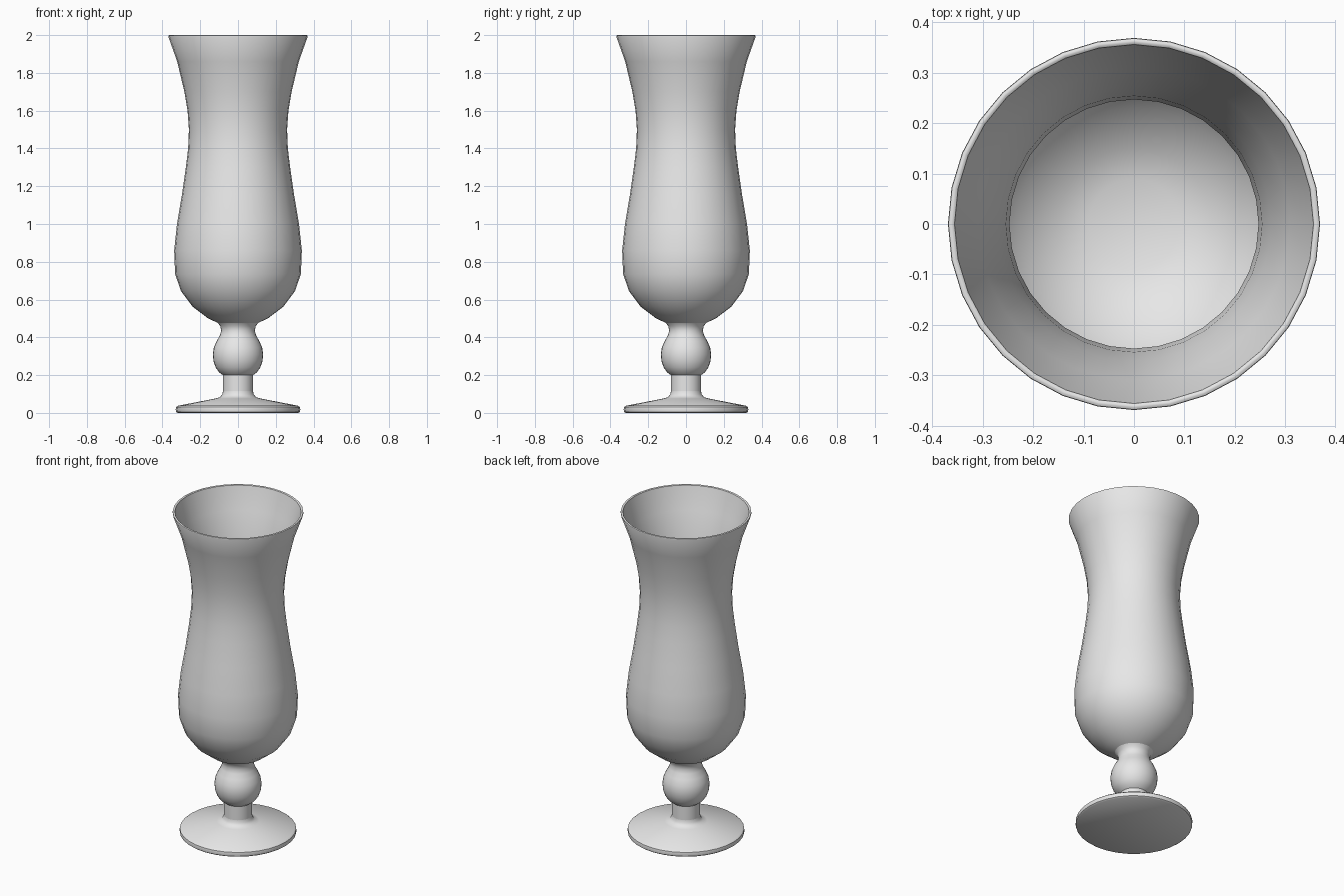
import bpy
import bmesh
from math import radians
from mathutils import Matrix, Vector

cube = bpy.data.objects.get("Cube")
if cube:
    bpy.data.objects.remove(cube, do_unlink=True)

SEGMENTS = 32
WALL = 0.013

glass = bpy.data.materials.new("grey glass")
glass.use_nodes = True
colour = (0.8, 0.8, 0.8, 1)
glass.diffuse_color = colour
glass.node_tree.nodes["Principled BSDF"].inputs["Base Color"].default_value = colour


def lathe(name, profile):
    """Spin a (radius, height) profile around z."""
    bm = bmesh.new()
    verts = [bm.verts.new((r, 0, z)) for r, z in profile]
    edges = [bm.edges.new(pair) for pair in zip(verts, verts[1:])]
    bmesh.ops.spin(bm, geom=verts + edges, cent=(0, 0, 0), axis=(0, 0, 1),
                   angle=radians(360), steps=SEGMENTS, use_merge=True)
    bmesh.ops.remove_doubles(bm, verts=bm.verts, dist=0.0005)
    # Profiles run upward on the outside, so outward faces lie to their right
    bm.normal_update()
    first = max(bm.faces, key=lambda f: max(v.co.xy.length for v in f.verts))
    mid = first.calc_center_median()
    if first.normal.xy.dot(mid.xy) < 0:
        bmesh.ops.reverse_faces(bm, faces=bm.faces)
    mesh = bpy.data.meshes.new(name)
    bm.to_mesh(mesh)
    bm.free()
    mesh.materials.append(glass)
    obj = bpy.data.objects.new(name, mesh)
    bpy.context.collection.objects.link(obj)
    bpy.ops.object.select_all(action="DESELECT")
    obj.select_set(True)
    bpy.context.view_layer.objects.active = obj
    bpy.ops.object.shade_smooth_by_angle(angle=radians(40))
    return obj


# Disc foot with a rounded edge, sloping up to the stem
lathe("foot", [(0, 0), (0.32, 0), (0.328, 0.006), (0.33, 0.018), (0.328, 0.03),
               (0.318, 0.038), (0.12, 0.076), (0.095, 0.084), (0.083, 0.098),
               (0.08, 0.115)])

# Stem with a ball knop, flaring into the bowl
lathe("stem", [(0.08, 0.115), (0.08, 0.2), (0.1, 0.215), (0.118, 0.24),
               (0.13, 0.275), (0.133, 0.31), (0.128, 0.345), (0.113, 0.38),
               (0.096, 0.41), (0.089, 0.435), (0.094, 0.46), (0.108, 0.477)])

# Hollow bowl: outer wall, rounded rim, then the inner wall inset by the thickness
outer = [(0.108, 0.477), (0.158, 0.5), (0.24, 0.562), (0.302, 0.645),
         (0.333, 0.735), (0.338, 0.86), (0.323, 1.0), (0.296, 1.16),
         (0.276, 1.3), (0.264, 1.4), (0.26, 1.5), (0.267, 1.6),
         (0.284, 1.7), (0.322, 1.86)]
rim = [(0.369, 1.992), (0.368, 1.998), (0.364, 2), (0.36, 2), (0.356, 1.997),
       (0.355, 1.99)]
inner = []
for i in range(len(outer) - 1, 0, -1):
    before = Vector(outer[i - 1])
    after = Vector(outer[min(i + 1, len(outer) - 1)])
    along = (after - before).normalized()
    inner.append(tuple(Vector(outer[i]) + WALL * Vector((-along.y, along.x))))
inner += [(0.09, 0.492), (0, 0.485)]
lathe("bowl", outer + rim + inner)
